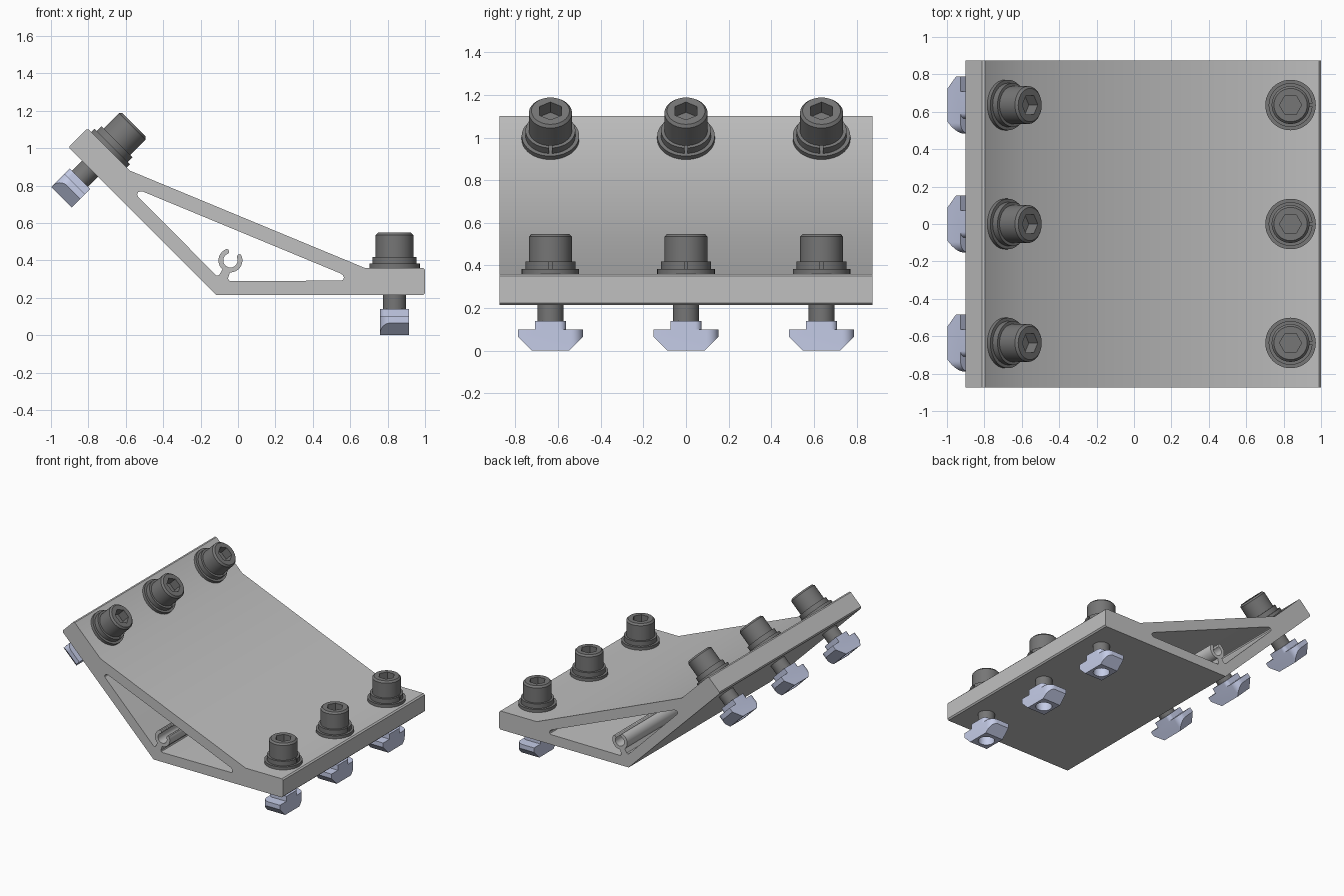
import bpy, bmesh
from math import sin, cos, pi, radians
from mathutils import Matrix, Vector

if "Cube" in bpy.data.objects:
    bpy.data.objects.remove(bpy.data.objects["Cube"])


def material(name, rgb):
    m = bpy.data.materials.new(name)
    m.use_nodes = True
    m.diffuse_color = (*rgb, 1)
    m.node_tree.nodes["Principled BSDF"].inputs["Base Color"].default_value = (*rgb, 1)
    return m


ALUMINIUM = material("light grey metal", (0.53, 0.53, 0.53))
STEEL = material("dark grey steel", (0.18, 0.18, 0.18))
ZINC = material("pale blue zinc", (0.59, 0.64, 0.85))
made = []


def finish(bm):
    bmesh.ops.remove_doubles(bm, verts=bm.verts, dist=1e-5)
    bmesh.ops.recalc_face_normals(bm, faces=bm.faces)
    mesh = bpy.data.meshes.new("part")
    bm.to_mesh(mesh)
    bm.free()
    return mesh


def prism(loops, low, high):
    """Extrude closed outlines (the second one is a hole) along z."""
    curve = bpy.data.curves.new("outline", "CURVE")
    curve.dimensions, curve.fill_mode = "2D", "BOTH"
    curve.extrude = (high - low) / 2
    for loop in loops:
        spline = curve.splines.new("POLY")
        spline.points.add(len(loop) - 1)
        for point, (x, y) in zip(spline.points, loop):
            point.co = (x, y, 0, 1)
        spline.use_cyclic_u = True
    obj = bpy.data.objects.new("outline", curve)
    raw = bpy.data.meshes.new_from_object(obj)
    bpy.data.objects.remove(obj)
    bm = bmesh.new()
    bm.from_mesh(raw)
    bmesh.ops.translate(bm, verts=bm.verts, vec=(0, 0, (low + high) / 2))
    return finish(bm)


def lathe(profile, steps=48):
    bm = bmesh.new()
    vs = [bm.verts.new((r, 0, z)) for r, z in profile]
    es = [bm.edges.new(pair) for pair in zip(vs, vs[1:])]
    bmesh.ops.spin(bm, geom=vs + es, cent=(0, 0, 0), axis=(0, 0, 1),
                   angle=2 * pi, steps=steps, use_duplicate=False)
    return finish(bm)


def cut(mesh, tool_mesh):
    body = bpy.data.objects.new("body", mesh)
    tool = bpy.data.objects.new("cutter", tool_mesh)
    tool.hide_render = True
    for o in (body, tool):
        bpy.context.collection.objects.link(o)
    mod = body.modifiers.new("cut", "BOOLEAN")
    mod.operation, mod.object, mod.solver = "DIFFERENCE", tool, "EXACT"
    deps = bpy.context.evaluated_depsgraph_get()
    result = bpy.data.meshes.new_from_object(body.evaluated_get(deps))
    bpy.data.objects.remove(body)
    bpy.data.objects.remove(tool)
    return result


def place(name, mesh, mat, matrix):
    if not mesh.materials:
        mesh.materials.append(mat)
    mesh.materials[0] = mat
    obj = bpy.data.objects.new(name, mesh)
    bpy.context.collection.objects.link(obj)
    obj.matrix_world = matrix
    made.append(obj)


# Bracket: half outlines in (along leg, height) mirrored about the bisector
CX, CZ = -0.117, 0.215
S, C = sin(radians(67.5)), cos(radians(67.5))
LEG, THICK, WALL = 1.117, 0.145, 0.077


def to_uv(points):
    return [(a * S - h * C, a * C + h * S) for a, h in points]


def mirrored(half):
    other = [(-u, v) for u, v in reversed(half) if abs(u) > 1e-6]
    return [(CX + u * S + v * C, CZ - u * C + v * S) for u, v in half + other]


outer = to_uv([(0.794, THICK), (LEG - 0.01, THICK), (LEG, THICK - 0.01),
               (LEG, 0.01), (LEG - 0.01, 0), (0, 0)])

# Opening runs along the leg, then round the cable clip
inner = to_uv([(0.668, 0.114), (0.679, 0.104), (0.683, 0.094),
               (0.680, 0.083), (0.670, WALL)])
inner += [(0.050, 0.101), (0.042, 0.097), (0.032, 0.098), (0.025, 0.106)]
ring = [(0.064, t) for t in range(20, 141, 10)] + [(0.060, 146), (0.051, 149), (0.042, 146)]
ring += [(0.038, t) for t in range(140, -1, -10)]
inner += [(r * sin(radians(t)), 0.2 - r * cos(radians(t))) for r, t in ring]

place("bracket", prism([mirrored(outer), mirrored(inner)], -0.874, 0.874),
      ALUMINIUM, Matrix.Rotation(pi / 2, 4, "X"))

# Socket head screw, with z = 0 on the underside of the leg
screw = lathe([(0, -0.13), (0.061, -0.13), (0.061, 0.204), (0.101, 0.204),
               (0.101, 0.32), (0.089, 0.333), (0, 0.333)])
hexagon = [(0.059 * cos(i * pi / 3), 0.059 * sin(i * pi / 3)) for i in range(6)]
screw = cut(screw, prism([hexagon], 0.265, 0.4))


# Flat washer and split spring washer
def washer(radius, low, high):
    return lathe([(0.058, low), (radius, low), (radius, high), (0.058, high), (0.058, low)])


flat = washer(0.135, THICK, 0.168)
split = [(0.04, -0.007), (0.2, -0.007), (0.2, 0.007), (0.04, 0.007)]
spring = cut(washer(0.117, 0.168, 0.204), prism([split], 0.1, 0.3))


# Slot nut: block with two opposite rounded corners, sloped ends and a bore
def plan(w, d, r):
    arc = [(w - r + r * cos(i * pi / 16), d - r + r * sin(i * pi / 16)) for i in range(9)]
    half = arc + [(-w, d)]
    return half + [(-x, -y) for x, y in half]


BASE, STEP, NECK = -0.215, -0.115, -0.075
bm = bmesh.new()
bm.from_mesh(prism([plan(0.077, 0.152, 0.055)], BASE, STEP))
for side in (-1, 1):
    bmesh.ops.bisect_plane(bm, geom=bm.verts[:] + bm.edges[:] + bm.faces[:],
                           plane_co=(0, side * 0.087, BASE),
                           plane_no=Vector((0, side, -1)).normalized(), clear_outer=True)
    bmesh.ops.holes_fill(bm, edges=[e for e in bm.edges if e.is_boundary], sides=0)
nut = cut(finish(bm), lathe([(0, -0.3), (0.058, -0.3), (0.058, 0), (0, 0)], 40))
neck = prism([plan(0.077, 0.073, 0.03)], STEP, NECK)

# Three fastener sets on each leg
DIST = 0.954
stations = [("lower", CX + DIST, CZ, 0),
            ("upper", CX - DIST * cos(pi / 4), CZ + DIST * sin(pi / 4), pi / 4)]
for leg, x, z, tilt in stations:
    for row, y in (("front", -0.636), ("middle", 0), ("back", 0.636)):
        frame = Matrix.Translation((x, y, z)) @ Matrix.Rotation(tilt, 4, "Y")
        for part, mesh, mat in (("screw", screw, STEEL), ("flat_washer", flat, STEEL),
                                ("spring_washer", spring, STEEL),
                                ("slot_nut", nut, ZINC), ("nut_neck", neck, ZINC)):
            place(f"{leg}_{row}_{part}", mesh, mat, frame)

# Smooth the round parts while keeping edges crisp
bpy.ops.object.select_all(action="DESELECT")
for obj in made:
    obj.select_set(True)
bpy.context.view_layer.objects.active = made[0]
bpy.ops.object.shade_smooth_by_angle(angle=radians(30))
